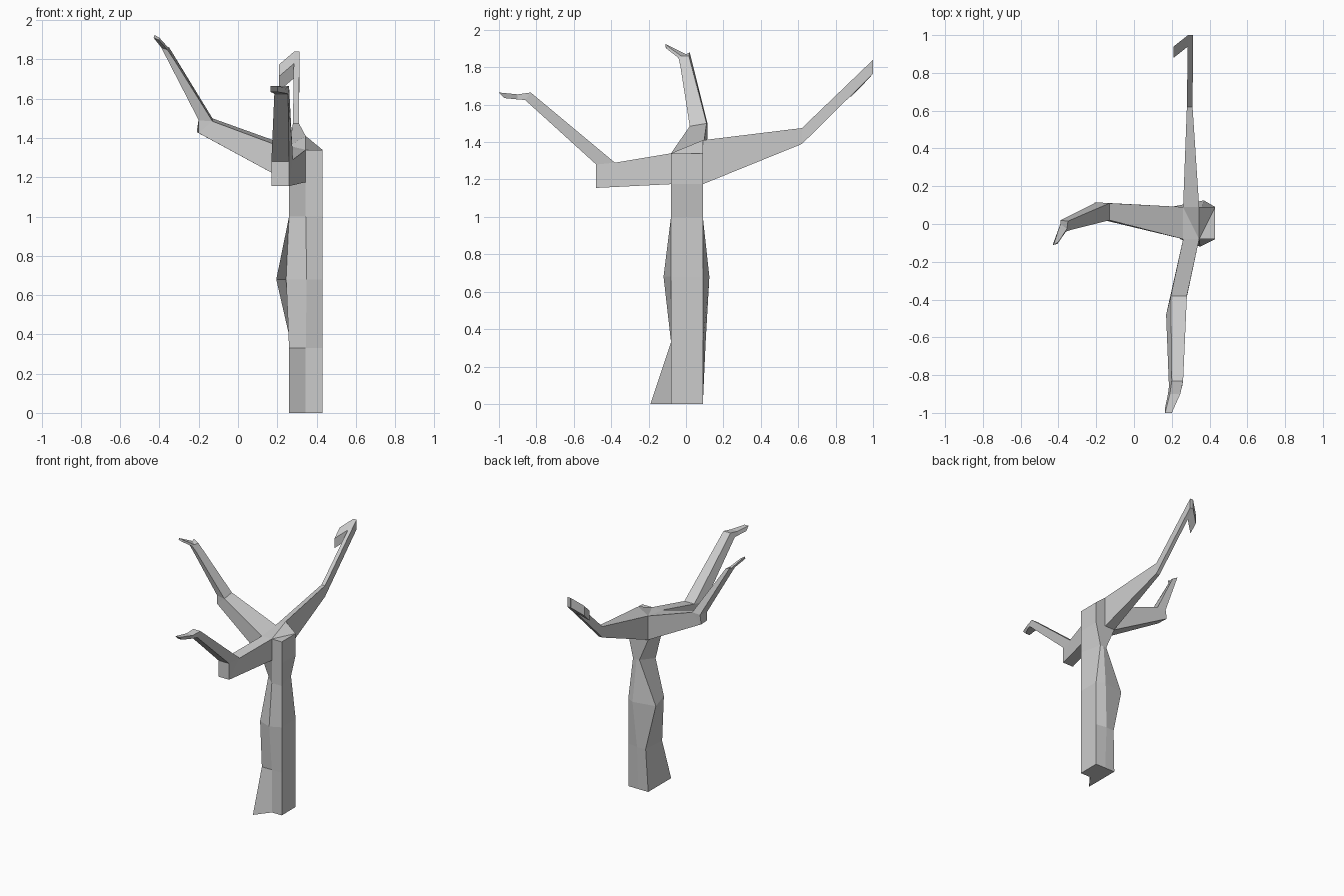
import bpy, bmesh


def loft(name, rings, cap_start=True, skip=()):
    """Skin a list of equal-sized rings; skip lists (segment, side) openings."""
    bm = bmesh.new()
    rows = [[bm.verts.new(p) for p in ring] for ring in rings]
    n = len(rows[0])
    for i in range(len(rows) - 1):
        for j in range(n):
            if (i, j) not in skip:
                k = (j + 1) % n
                bm.faces.new((rows[i][j], rows[i][k], rows[i + 1][k], rows[i + 1][j]))
    if cap_start:
        bm.faces.new(rows[0][::-1])
    bm.faces.new(rows[-1])
    # elbows share their inner edge, so weld the doubled points
    bmesh.ops.remove_doubles(bm, verts=bm.verts, dist=0.0005)
    bmesh.ops.triangulate(bm, faces=[f for f in bm.faces if len(f.verts) > 4])
    bmesh.ops.recalc_face_normals(bm, faces=bm.faces)
    mesh = bpy.data.meshes.new(name)
    bm.to_mesh(mesh)
    bm.free()
    obj = bpy.data.objects.new(name, mesh)
    bpy.context.collection.objects.link(obj)
    return obj


def level(z, *xy):
    return [(x, y, z) for x, y in xy]


# Trunk: front left, front mid, front right, back right, back mid, back left
FR, BR = (.43, -.08), (.43, .09)
SQUARE = [(.26, -.08), (.345, -.08), FR, BR, (.345, .09), (.26, .09)]
top = [(x, y, z) for (x, y), z in zip(SQUARE, (1.34, 1.34, 1.34, 1.34, 1.41, 1.36))]
trunk = [
    level(0, (.26, -.19), (.345, -.08), FR, BR, (.345, .09), (.26, .09)),
    level(.33, (.26, -.08), (.345, -.08), FR, BR, (.345, .105), (.275, .10)),
    level(.68, (.245, -.08), (.35, -.12), FR, BR, (.37, .125), (.195, .09)),
    level(1.0, (.26, 0), (.345, -.08), FR, (.39, .09), (.36, .09), (.335, .09)),
    level(1.175, *SQUARE),
    top,
]
loft("trunk", trunk, skip={(4, 0), (4, 4), (4, 5)})

# Front branch, with its bent elbow and pointed tip
elbow = [(.195, -.38, 1.29), (.28, -.38, 1.29)]
loft("front_branch", [
    [top[0], top[1], (.345, -.08, 1.175), (.26, -.08, 1.175)],
    elbow + [(.26, -.48, 1.155), (.17, -.48, 1.155)],
    elbow + [(.26, -.48, 1.28), (.17, -.48, 1.28)],
    [(.20, -.83, 1.665), (.26, -.83, 1.665), (.255, -.86, 1.625), (.185, -.86, 1.625)],
    [(.19, -.90, 1.655), (.245, -.90, 1.655), (.24, -.90, 1.628), (.18, -.90, 1.628)],
    [(.165, -1, 1.665), (.20, -1, 1.665), (.20, -.97, 1.635), (.165, -.97, 1.635)],
], cap_start=False)

# Left branch
elbow = [(-.13, .02, 1.485), (-.13, .11, 1.50)]
loft("left_branch", [
    [top[0], top[5], (.26, .09, 1.175), (.26, -.08, 1.175)],
    elbow + [(-.21, .115, 1.43), (-.20, .03, 1.425)],
    elbow + [(-.20, .115, 1.50), (-.20, .03, 1.49)],
    [(-.33, -.03, 1.805), (-.35, .015, 1.86), (-.39, .02, 1.88), (-.37, -.03, 1.82)],
    [(-.36, -.04, 1.85), (-.355, -.025, 1.86), (-.39, 0, 1.87), (-.39, -.04, 1.86)],
    [(-.405, -.105, 1.90), (-.40, -.095, 1.91), (-.425, -.11, 1.925), (-.43, -.11, 1.91)],
], cap_start=False)


def back_ring(x0, x1, y, z0, z1):
    return [(x0, y, z1), (x1, y, z1), (x1, y, z0), (x0, y, z0)]


# Back branch
loft("back_branch", [
    [top[5], top[4], (.345, .09, 1.175), (.26, .09, 1.175)],
    back_ring(.28, .31, .62, 1.39, 1.475),
    back_ring(.285, .313, 1.0, 1.765, 1.84),
], cap_start=False)

# Short twig at the end of the back branch
side = [(.286, 1.0, 1.84), (.286, 1.0, 1.765), (.286, .94, 1.705), (.286, .94, 1.78)]
loft("back_twig", [side, [(x - .076, y - .06, z - .065) for x, y, z in side]],
     cap_start=False)
